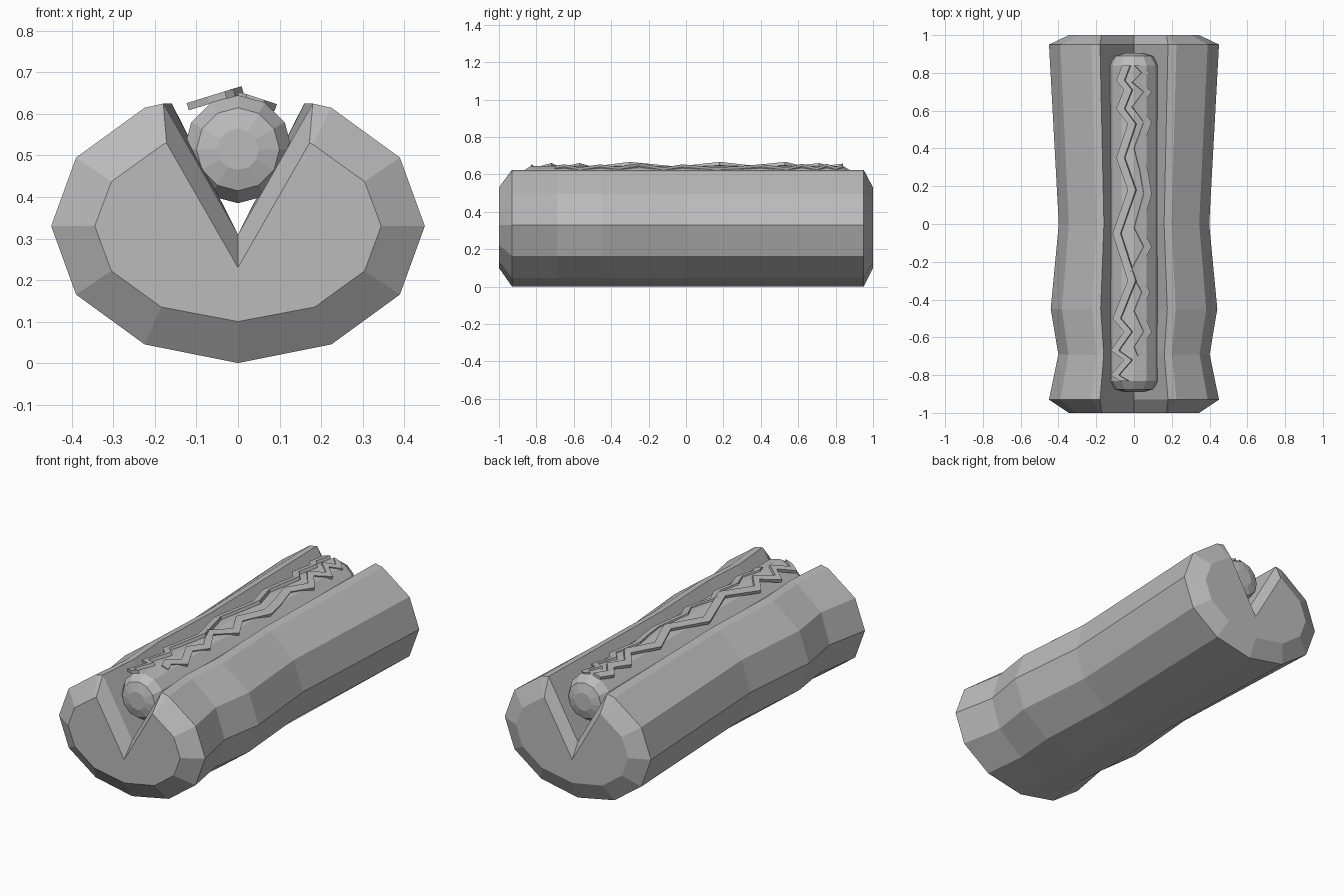
import bpy, bmesh
from math import sin, cos, tau
from mathutils import Vector

cube = bpy.data.objects.get("Cube")
if cube:
    bpy.data.objects.remove(cube)

GREY = 0.5
mat = bpy.data.materials.new("plain grey")
mat.use_nodes = True
mat.diffuse_color = (GREY, GREY, GREY, 1)
mat.node_tree.nodes["Principled BSDF"].inputs["Base Color"].default_value = (GREY, GREY, GREY, 1)


def loft(name, rings):
    """Skin closed rings of equal size and cap both ends."""
    bm = bmesh.new()
    loops = [[bm.verts.new(p) for p in ring] for ring in rings]
    n = len(loops[0])
    for a, b in zip(loops, loops[1:]):
        for i in range(n):
            j = (i + 1) % n
            bm.faces.new((a[i], a[j], b[j], b[i]))
    bm.faces.new(loops[0])
    bm.faces.new(loops[-1])
    bmesh.ops.recalc_face_normals(bm, faces=bm.faces)
    mesh = bpy.data.meshes.new(name)
    bm.to_mesh(mesh)
    bm.free()
    mesh.materials.append(mat)
    obj = bpy.data.objects.new(name, mesh)
    bpy.context.collection.objects.link(obj)
    return obj


# Bun: half sections run from the underside up to the bottom of the notch
body = [(0, 0), (.225, .045), (.39, .165), (.45, .33), (.39, .495), (.225, .615), (.18, .625), (0, .31)]
cap = [(0, .1), (.185, .135), (.305, .222), (.345, .33), (.305, .437), (.18, .527), (.172, .53), (0, .23)]


def section(half, y, width=1):
    pts = half + [(-x, z) for x, z in reversed(half[1:-1])]
    return [(x * width, y, z) for x, z in pts]


waist = [(-.93, 1), (-.69, .89), (-.45, .98), (0, .885), (.95, 1)]
loft("bun", [section(cap, -1)] + [section(body, y, w) for y, w in waist] + [section(cap, 1)])

# Sausage: twelve-sided with rounded ends
SIDES = 12
ends = [(-.89, .05), (-.875, .1), (-.83, .13), (.84, .13), (.89, .1), (.905, .05)]
loft("sausage", [[(r * sin(tau * i / SIDES), y, .515 + r * cos(tau * i / SIDES))
                  for i in range(SIDES)] for y, r in ends])


# Sauce: tilted flat ribbons zigzagging along the sausage
def ribbon(name, path, top, slope):
    across = Vector((1, 0, slope)).normalized() * .022
    up = Vector((-slope, 0, 1)).normalized() * .009
    rings = []
    for x, y in path:
        c = Vector((x, y, top + slope * x))
        rings.append([c - across - up, c + across - up, c + across + up, c - across + up])
    loft(name, rings)


ribbon("left_sauce_line",
       [(.02, .84), (.06, .8), (.01, .75), (.07, .7), (.01, .62), (.07, .54), (.02, .4), (.05, .28),
        (.07, .16), (.02, -.02), (.07, -.12), (0, -.25), (.06, -.36), (.02, -.46),
        (.07, -.57), (.02, -.65), (.04, -.7)], .645, -.33)
ribbon("right_sauce_line",
       [(-.04, .84), (-.07, .76), (-.03, .71), (-.07, .61), (-.01, .53), (-.07, .35), (-.01, .18),
        (-.09, -.05), (-.01, -.3), (-.09, -.5), (-.03, -.57), (-.1, -.67), (-.03, -.72),
        (-.1, -.8), (-.05, -.83)], .655, .31)
